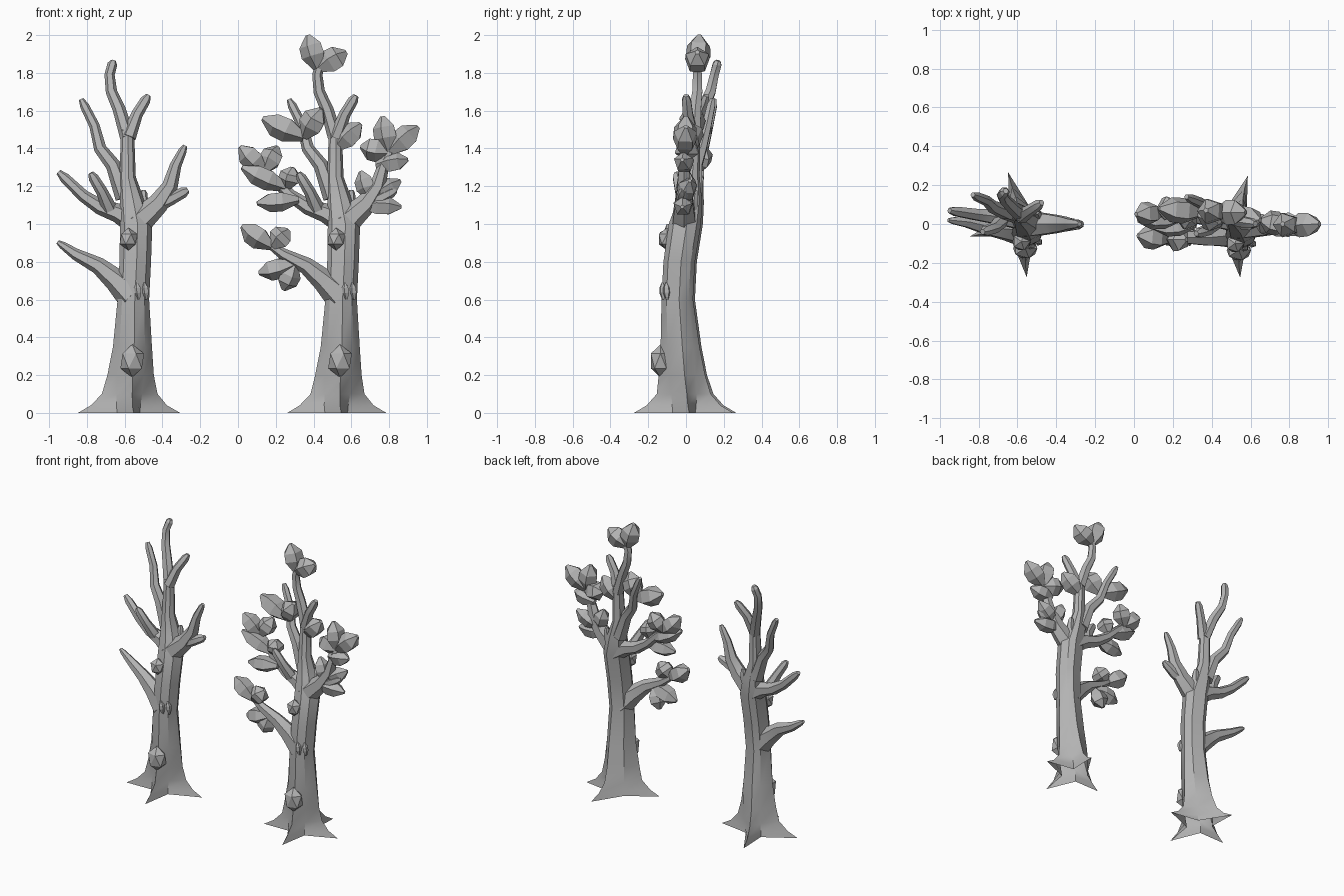
import bpy, bmesh, math
from mathutils import Vector

if "Cube" in bpy.data.objects:
    bpy.data.objects.remove(bpy.data.objects["Cube"], do_unlink=True)

# One grey for the whole model
GREY = (0.45, 0.45, 0.45, 1)
grey = bpy.data.materials.new("plain grey")
grey.use_nodes = True
grey.diffuse_color = GREY
grey.node_tree.nodes["Principled BSDF"].inputs["Base Color"].default_value = GREY


def finish(bm, name, smooth_angle=25):
    """Turn a bmesh into a named object with the shared material."""
    bmesh.ops.recalc_face_normals(bm, faces=bm.faces)
    mesh = bpy.data.meshes.new(name)
    bm.to_mesh(mesh)
    bm.free()
    mesh.materials.append(grey)
    obj = bpy.data.objects.new(name, mesh)
    bpy.context.collection.objects.link(obj)
    bpy.ops.object.select_all(action="DESELECT")
    obj.select_set(True)
    bpy.context.view_layer.objects.active = obj
    bpy.ops.object.shade_smooth_by_angle(angle=math.radians(smooth_angle))


def loft(rings, name, smooth_angle=25, closed_start=True):
    """Skin a stack of closed rings and cap the ends."""
    bm = bmesh.new()
    loops = [[bm.verts.new(co) for co in ring] for ring in rings]
    count = len(loops[0])
    for low, high in zip(loops, loops[1:]):
        for i in range(count):
            j = (i + 1) % count
            bm.faces.new((low[i], low[j], high[j], high[i]))
    if closed_start:
        bm.faces.new(loops[0])
    bm.faces.new(loops[-1])
    finish(bm, name, smooth_angle)


def tube(points, radii, name, sides=6, smooth_angle=25):
    """Sweep a polygon along a path with a radius for each point."""
    points = [Vector(p) for p in points]
    last = len(points) - 1
    rings = []
    for k, (point, radius) in enumerate(zip(points, radii)):
        along = (points[min(k + 1, last)] - points[max(k - 1, 0)]).normalized()
        side = along.cross(Vector((0, 1, 0))).normalized()
        depth = along.cross(side)
        angles = [math.tau * i / sides for i in range(sides)]
        rings.append([point + radius * (math.cos(a) * side + math.sin(a) * depth) for a in angles])
    loft(rings, name, smooth_angle)


def branch(name, shift, points, thick, thin):
    """Tapering limb that narrows to a small blunt tip."""
    last = len(points) - 1
    radii = [thick + (thin - thick) * (k / last) ** 0.75 for k in range(last + 1)]
    points = [Vector(p) + shift for p in points]
    points.insert(last, points[last - 1].lerp(points[last], 0.75))
    radii[last:] = [thin * 1.1, thin * 0.6]
    tube(points, radii, name)


def leaf(name, base, tip, width):
    """Faceted bud: narrow base, wide shoulder, blunt point."""
    base, tip = Vector(base), Vector(tip)
    profile = {0: 0.35, 0.4: 1, 0.7: 0.95, 1: 0.2}
    points = [base.lerp(tip, t) for t in profile]
    tube(points, [width * r for r in profile.values()], name, sides=5, smooth_angle=10)


def knob(name, centre, size):
    bm = bmesh.new()
    bmesh.ops.create_icosphere(bm, subdivisions=1, radius=1)
    bmesh.ops.scale(bm, vec=size, verts=bm.verts)
    bmesh.ops.translate(bm, vec=centre, verts=bm.verts)
    finish(bm, name, 10)


def trunk(name, shift, spread, twist):
    """Eight-sided hollow-based trunk whose alternate corners flare into four roots."""
    stack = [  # height, centre x, centre y, valley radius, ridge radius
        (0, -.58, 0, .085, .275),
        (.04, -.58, 0, .09, .205),
        (.1, -.575, 0, .095, .15),
        (.2, -.57, -.01, .1, .125),
        (.35, -.56, -.02, .095, .105),
        (.6, -.555, -.035, .083, .085),
        (.8, -.545, -.025, .085, .085),
        (1, -.54, .005, .087, .087),
        (1.12, -.56, .03, .07, .067),
        (1.25, -.585, .04, .044, .044),
        (1.5, -.585, .05, .035, .035),
    ]
    turn = {0: 0.1, 2: twist, 4: 0.24, 6: 0.1}
    rings = []
    for z, x, y, valley, ridge in stack:
        ring = []
        for i in range(8):
            radius = valley if i % 2 else ridge * (spread if z < .15 else 1)
            angle = i * math.pi / 4 + turn.get(i, 0)
            offset = Vector((radius * math.cos(angle), radius * math.sin(angle), 0))
            ring.append(Vector((x, y, z)) + offset + shift)
        rings.append(ring)
    loft(rings, name, closed_start=False)


def tree(prefix, shift, sway, spread, twist):
    """Trunk, limbs and knots of one tree; sway leans the limbs back."""
    shift = Vector(shift)
    trunk(prefix + "_trunk", shift, spread, twist)
    low = -.06 + sway * .8
    limbs = {
        "low_branch": (.085, .018, [(-.56, -.04, .62), (-.65, -.05 + sway * .2, .705),
                                    (-.74, low - sway * .4, .78), (-.86, low - sway * .1, .84),
                                    (-.955, low, .905)]),
        "middle_branch": (.065, .025, [(-.55, .02, 1.01), (-.64, .03, 1.06), (-.73, .04, 1.09),
                                       (-.82, .05, 1.15), (-.95, .07, 1.275)]),
        "middle_twig": (.04, .025, [(-.68, .02, 1.08), (-.72, -.02, 1.17), (-.78, -.04, 1.27)]),
        "right_branch": (.075, .02, [(-.54, 0, 1), (-.42, 0, 1.11), (-.36, 0, 1.2),
                                     (-.33, 0, 1.31), (-.28, 0, 1.415)]),
        "right_twig": (.045, .026, [(-.46, 0, 1.09), (-.36, -.01, 1.13), (-.265, 0, 1.18)]),
        "crotch_stub": (.04, .018, [(-.53, .03, 1.04), (-.5, .05, 1.11), (-.5, .06, 1.18)]),
        "left_leader": (.05, .022, [(-.6, .05, 1.14), (-.66, .06, 1.31), (-.73, .09, 1.4),
                                    (-.76, .12, 1.52), (-.83, .15, 1.66)]),
        "right_leader": (.04, .025, [(-.58, .04, 1.46), (-.535, .02 + sway * .5, 1.58),
                                     (-.475, .01 + sway, 1.68)]),
        "top_leader": (.04, .024, [(-.585, .05, 1.46), (-.63, .06 + sway * .3, 1.61),
                                   (-.67, .07 + sway * .6, 1.7), (-.68, .07 + sway * .8, 1.79),
                                   (-.66, .07 + sway, 1.865)]),
    }
    for name, (thick, thin, path) in limbs.items():
        branch(prefix + "_" + name, shift, path, thick, thin)
    # Knots and tiny buds on the front of the trunk
    knob(prefix + "_low_knot", shift + Vector((-.56, -.125, .275)), (.07, .06, .088))
    knob(prefix + "_high_knot", shift + Vector((-.58, -.09, .92)), (.052, .052, .06))
    for k in range(2):
        base = shift + Vector((-.525 + k * .04, -.11 + k * .02, .6))
        leaf(prefix + "_trunk_bud", base, base + Vector((-.01, -.005, .09)), .02)


def cluster(name, base, width, tips):
    """Several leaves growing from one point."""
    for tip in tips:
        leaf(name, base, tip, width)


tree("bare", (0, 0, 0), .1, 1, .25)
tree("leafy", (1.1, -.01, 0), 0, .97, -.25)

# Leaves on the second tree, grouped by limb
cluster("top_leaf", (.425, .06, 1.82), .068, [(.37, .07, 2), (.575, .06, 1.91)])
cluster("left_leader_leaf", (.35, .06, 1.46), .07, [(.13, .08, 1.56), (.44, .01, 1.61)])
cluster("inner_leaf", (.52, .04, 1.4), .065, [(.65, .02, 1.53)])
cluster("middle_tip_leaf", (.14, .06, 1.28), .062, [(.01, .05, 1.41), (.21, .1, 1.41)])
cluster("middle_leaf", (.26, .04, 1.19), .06, [(.02, .02, 1.3), (.29, .02, 1.3)])
cluster("hanging_leaf", (.32, 0, 1.13), .056, [(.1, -.02, 1.11)])
cluster("low_tip_leaf", (.18, -.08, .88), .064, [(.02, -.06, .99), (.27, -.08, .97)])
cluster("low_leaf", (.3, -.07, .79), .06, [(.11, -.05, .74), (.24, -.04, .65)])
cluster("right_tip_leaf", (.8, -.01, 1.38), .066, [(.765, 0, 1.57), (.955, 0, 1.515), (.65, .02, 1.41)])
cluster("right_leaf", (.73, 0, 1.31), .055, [(.9, -.02, 1.34)])
cluster("right_twig_leaf", (.7, -.01, 1.13), .054, [(.86, .02, 1.23), (.65, .01, 1.28)])
cluster("right_hanging_leaf", (.65, -.01, 1.1), .054, [(.865, -.02, 1.09)])
